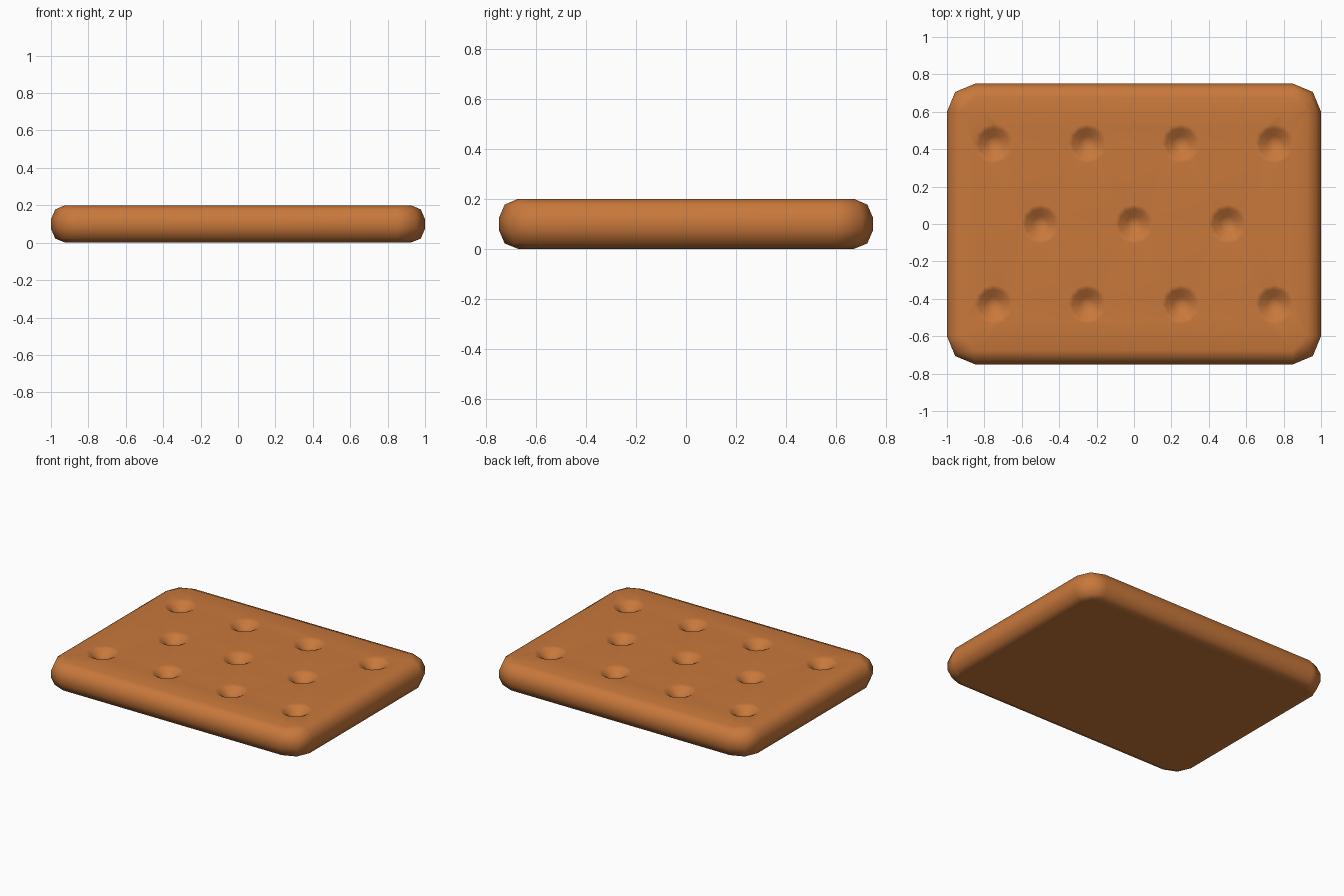
import bpy, bmesh, math

if "Cube" in bpy.data.objects:
    bpy.data.objects.remove(bpy.data.objects["Cube"])

HX, HY, TOP = 1.0, 0.75, 0.2
CORNER = 0.15
# side profile: (inset from outline, height)
PROFILE = [(0.078, 0.0), (0.023, 0.022), (0.0, 0.075), (0.0, 0.125), (0.023, 0.178), (0.075, TOP)]
# dimple: (radius, height)
DIMPLE = [(0.105, TOP), (0.08, 0.188), (0.042, 0.158)]
DIMPLE_SIDES = 12

bm = bmesh.new()


def outline(inset, z):
    """Rounded rectangle with two flats per corner."""
    r = CORNER - inset
    verts = []
    for k, (sx, sy) in enumerate([(1, 1), (-1, 1), (-1, -1), (1, -1)]):
        for j in range(3):
            a = math.pi / 2 * (k + j / 2)
            verts.append(bm.verts.new((sx * (HX - CORNER) + r * math.cos(a),
                                       sy * (HY - CORNER) + r * math.sin(a), z)))
    return verts


def circle(x, y, r, z):
    n = DIMPLE_SIDES
    return [bm.verts.new((x + r * math.cos(2 * math.pi * i / n),
                          y + r * math.sin(2 * math.pi * i / n), z)) for i in range(n)]


def bridge(a, b):
    n = len(a)
    for i in range(n):
        bm.faces.new((a[i], a[(i + 1) % n], b[(i + 1) % n], b[i]))


def loop_edges(ring):
    return [bm.edges.get((ring[i - 1], ring[i])) for i in range(len(ring))]


# rounded sides and flat underside
rings = [outline(*p) for p in PROFILE]
for a, b in zip(rings, rings[1:]):
    bridge(a, b)
bm.faces.new(rings[0][::-1])
rim = loop_edges(rings[-1])

# dimples in rows of four, three and four
for y, xs in [(0.43, (-0.75, -0.25, 0.25, 0.75)), (0.0, (-0.5, 0.0, 0.5)),
              (-0.43, (-0.75, -0.25, 0.25, 0.75))]:
    for x in xs:
        d = [circle(x, y, *p) for p in DIMPLE]
        for a, b in zip(d, d[1:]):
            bridge(a, b)
        c = bm.verts.new((x, y, 0.148))
        for i in range(DIMPLE_SIDES):
            bm.faces.new((d[-1][i - 1], d[-1][i], c))
        rim += loop_edges(d[0])

# flat top between the rim and the dimples
bmesh.ops.triangle_fill(bm, use_beauty=True, use_dissolve=False, edges=rim, normal=(0, 0, 1))
bmesh.ops.recalc_face_normals(bm, faces=bm.faces)
for f in bm.faces:
    f.smooth = True

mesh = bpy.data.meshes.new("biscuit")
bm.to_mesh(mesh)
bm.free()
biscuit = bpy.data.objects.new("biscuit", mesh)
bpy.context.collection.objects.link(biscuit)
biscuit.modifiers.new("smooth_normals", 'WEIGHTED_NORMAL')

mat = bpy.data.materials.new("baked brown")
mat.diffuse_color = (0.58, 0.188, 0.044, 1)
mat.use_nodes = True
mat.node_tree.nodes["Principled BSDF"].inputs["Base Color"].default_value = mat.diffuse_color
mesh.materials.append(mat)
